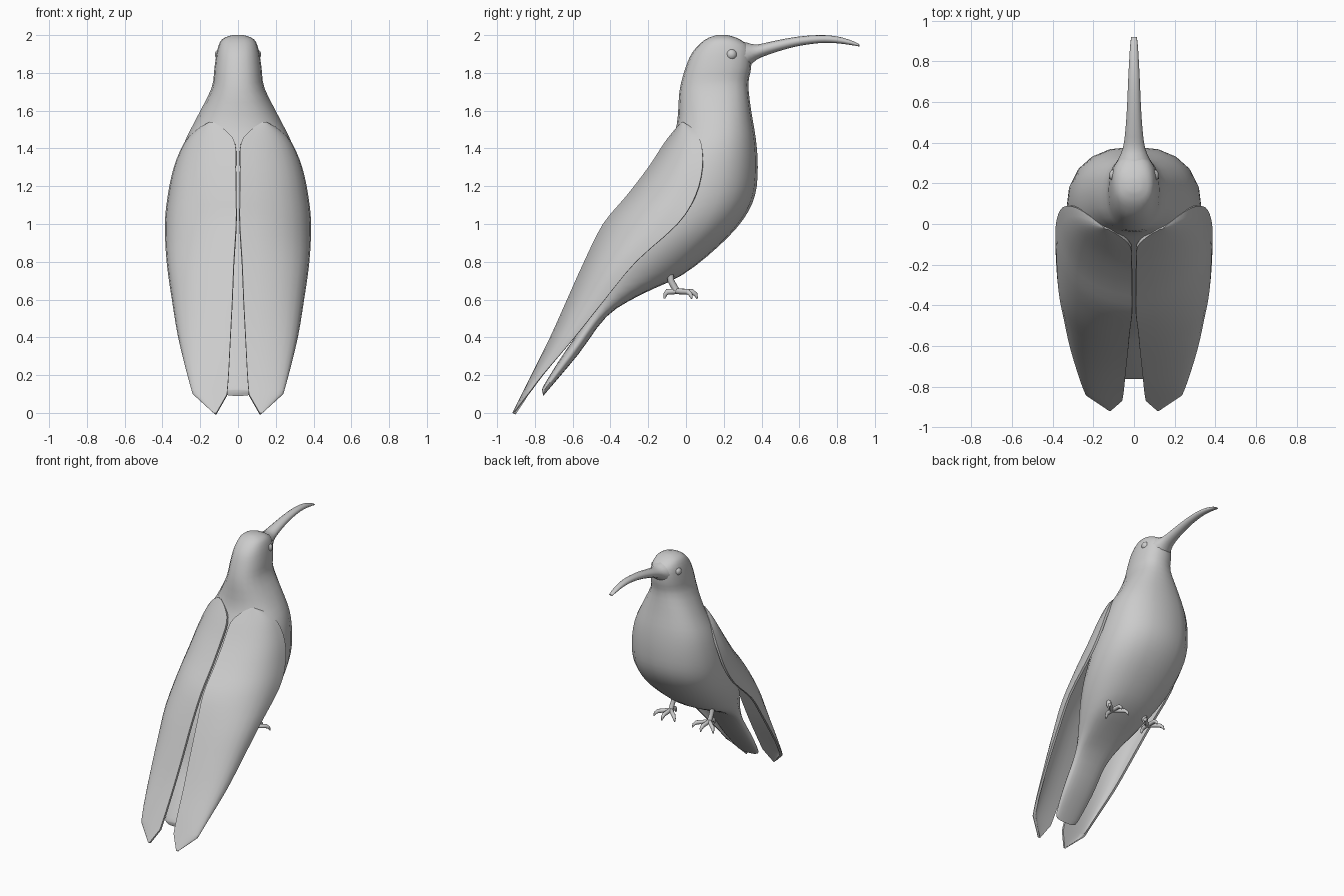
import bpy, bmesh, math
from mathutils import Vector

cube = bpy.data.objects.get("Cube")
if cube:
    bpy.data.objects.remove(cube, do_unlink=True)

grey = bpy.data.materials.new("plain_grey")
grey.use_nodes = True
grey.diffuse_color = (0.6, 0.6, 0.6, 1)
grey.node_tree.nodes["Principled BSDF"].inputs["Base Color"].default_value = (0.6, 0.6, 0.6, 1)


def finish(name, bm, angle=60):
    """Turn a bmesh into a smooth shaded grey object."""
    bmesh.ops.remove_doubles(bm, verts=bm.verts, dist=0.0005)
    bmesh.ops.recalc_face_normals(bm, faces=bm.faces)
    mesh = bpy.data.meshes.new(name)
    bm.to_mesh(mesh)
    bm.free()
    obj = bpy.data.objects.new(name, mesh)
    bpy.context.collection.objects.link(obj)
    mesh.materials.append(grey)
    bpy.ops.object.select_all(action="DESELECT")
    obj.select_set(True)
    bpy.context.view_layer.objects.active = obj
    bpy.ops.object.shade_smooth_by_angle(angle=math.radians(angle))


def refine(rows, steps=3):
    """Add rows between the given ones along a smooth spline."""
    out = []
    last = len(rows) - 1
    for k in range(last):
        quad = zip(rows[max(k - 1, 0)], rows[k], rows[k + 1], rows[min(k + 2, last)])
        quad = list(quad)
        for s in range(steps):
            t = s / steps
            out.append([b + t / 2 * (c - a + t * (2 * a - 5 * b + 4 * c - d
                                                  + t * (3 * (b - c) + d - a)))
                        for a, b, c, d in quad])
    return out + [rows[-1]]


def skin(bm, rows, closed):
    """Bridge rows of vertices with quads."""
    count = len(rows[0])
    for a, b in zip(rows, rows[1:]):
        for i in range(count if closed else count - 1):
            j = (i + 1) % count
            bm.faces.new((a[i], a[j], b[j], b[i]))


def loft(name, rings, sides=20, power=1.0):
    """Each ring: back (y, z), front (y, z), half width; low power is boxier."""
    bm = bmesh.new()
    rows = []
    for by, bz, fy, fz, w in refine(rings):
        back, front = Vector((0, by, bz)), Vector((0, fy, fz))
        mid, arm = (back + front) / 2, (back - front) / 2
        row = []
        for i in range(sides):
            c, s = math.cos(math.tau * i / sides), math.sin(math.tau * i / sides)
            c = math.copysign(abs(c) ** power, c)
            s = math.copysign(abs(s) ** power, s)
            row.append(bm.verts.new(mid + arm * c + Vector((w * s, 0, 0))))
        rows.append(row)
    skin(bm, rows, True)
    bm.faces.new(rows[0])
    bm.faces.new(rows[-1])
    finish(name, bm)


# Head, breast, belly and tail in one loft from crown to tail tip
loft("body", [
    (.16, 2, .22, 2, .03),
    (.10, 1.975, .28, 1.98, .085),
    (.035, 1.91, .34, 1.93, .11),
    (-.005, 1.82, .345, 1.83, .125),
    (-.035, 1.7, .33, 1.74, .14),
    (-.05, 1.52, .345, 1.6, .22),
    (-.11, 1.38, .37, 1.45, .29),
    (-.2, 1.2, .38, 1.3, .325),
    (-.29, 1.03, .365, 1.15, .335),
    (-.37, .88, .3, 1.02, .32),
    (-.43, .76, .17, .88, .28),
    (-.48, .65, -.02, .73, .22),
    (-.52, .54, -.25, .62, .165),
    (-.57, .43, -.42, .51, .135),
    (-.67, .28, -.57, .31, .125),
    (-.75, .15, -.73, .12, .1),
    (-.763, .12, -.755, .09, .075),
], power=.86)

# Long curved beak flaring into the face
loft("beak", [
    (.2, 1.97, .2, 1.8, .11),
    (.3, 1.965, .3, 1.81, .085),
    (.37, 1.95, .375, 1.87, .055),
    (.46, 1.968, .47, 1.908, .042),
    (.58, 1.99, .585, 1.94, .034),
    (.7, 2, .7, 1.957, .029),
    (.8, 1.993, .795, 1.957, .024),
    (.88, 1.97, .875, 1.947, .019),
    (.92, 1.95, .917, 1.94, .014),
], 12)

# Folded wings: z, inner (x, y), outer (x, y)
wing_rows = [
    (1.54, .13, -.025, .15, -.015),
    (1.5, .07, -.06, .22, .04),
    (1.43, .016, -.115, .285, .08),
    (1.3, .012, -.2, .34, .087),
    (1.15, .01, -.315, .372, .05),
    (1, .01, -.44, .387, -.045),
    (.8, .022, -.54, .378, -.265),
    (.6, .03, -.63, .35, -.43),
    (.4, .04, -.72, .317, -.59),
    (.2, .05, -.82, .268, -.76),
    (.1, .058, -.87, .24, -.835),
    (0, .115, -.92, .13, -.912),
]


def wing(name, side):
    bm = bmesh.new()
    rows = []
    steps = 8
    for z, xi, yi, xo, yo in refine(wing_rows[:-1]) + wing_rows[-1:]:
        row = []
        for i in range(steps + 1):
            t = i / steps
            x = xi + (xo - xi) * math.sin(t * math.pi / 2) ** 0.9
            y = yi + (yo - yi) * (0.3 * t + 0.7 * t ** 2.2)
            row.append(bm.verts.new((side * x, y, z)))
        rows.append(row)
    skin(bm, rows, False)
    # Give the sheet thickness towards the body
    faces = list(bm.faces)
    bmesh.ops.recalc_face_normals(bm, faces=faces)
    if sum(f.normal.y for f in faces) > 0:
        bmesh.ops.reverse_faces(bm, faces=faces)
    bmesh.ops.solidify(bm, geom=faces, thickness=0.018)
    finish(name, bm, 45)


def tube(bm, path, radii, sides=8):
    """Tapered tube along a path, closed at both ends."""
    rows = []
    for k, p in enumerate(path):
        along = (path[min(k + 1, len(path) - 1)] - path[max(k - 1, 0)]).normalized()
        u = along.cross(Vector((1, 0, 0))).normalized()
        v = along.cross(u)
        rows.append([bm.verts.new(p + radii[k] * (u * math.cos(math.tau * i / sides)
                                                  + v * math.sin(math.tau * i / sides)))
                     for i in range(sides)])
    skin(bm, rows, True)
    bm.faces.new(rows[0])
    bm.faces.new(rows[-1])


def foot(name, x):
    bm = bmesh.new()
    ankle = Vector((x, -.05, .645))
    tube(bm, [Vector((x, -.09, .77)), Vector((x, -.08, .70)), ankle], [.022, .017, .018])
    # Three toes forward and one back, each ending in a bent claw
    for degrees, reach in ((-48, .12), (0, .11), (48, .12), (180, .065)):
        a = math.radians(degrees)
        out = Vector((math.sin(a), math.cos(a), 0)) * reach
        path = [ankle + out * s + Vector((0, 0, h))
                for s, h in ((0, 0), (.4, -.003), (.75, -.004), (.92, -.018), (1, -.04))]
        tube(bm, path, [.016, .015, .015, .011, .004])
    finish(name, bm)


def eye(name, side):
    bm = bmesh.new()
    bmesh.ops.create_uvsphere(bm, u_segments=16, v_segments=10, radius=.03)
    bmesh.ops.translate(bm, verts=bm.verts, vec=(side * .093, .24, 1.897))
    finish(name, bm)


for label, side in (("left", 1), ("right", -1)):
    wing(label + "_wing", side)
    foot(label + "_foot", side * .165)
    eye(label + "_eye", side)
